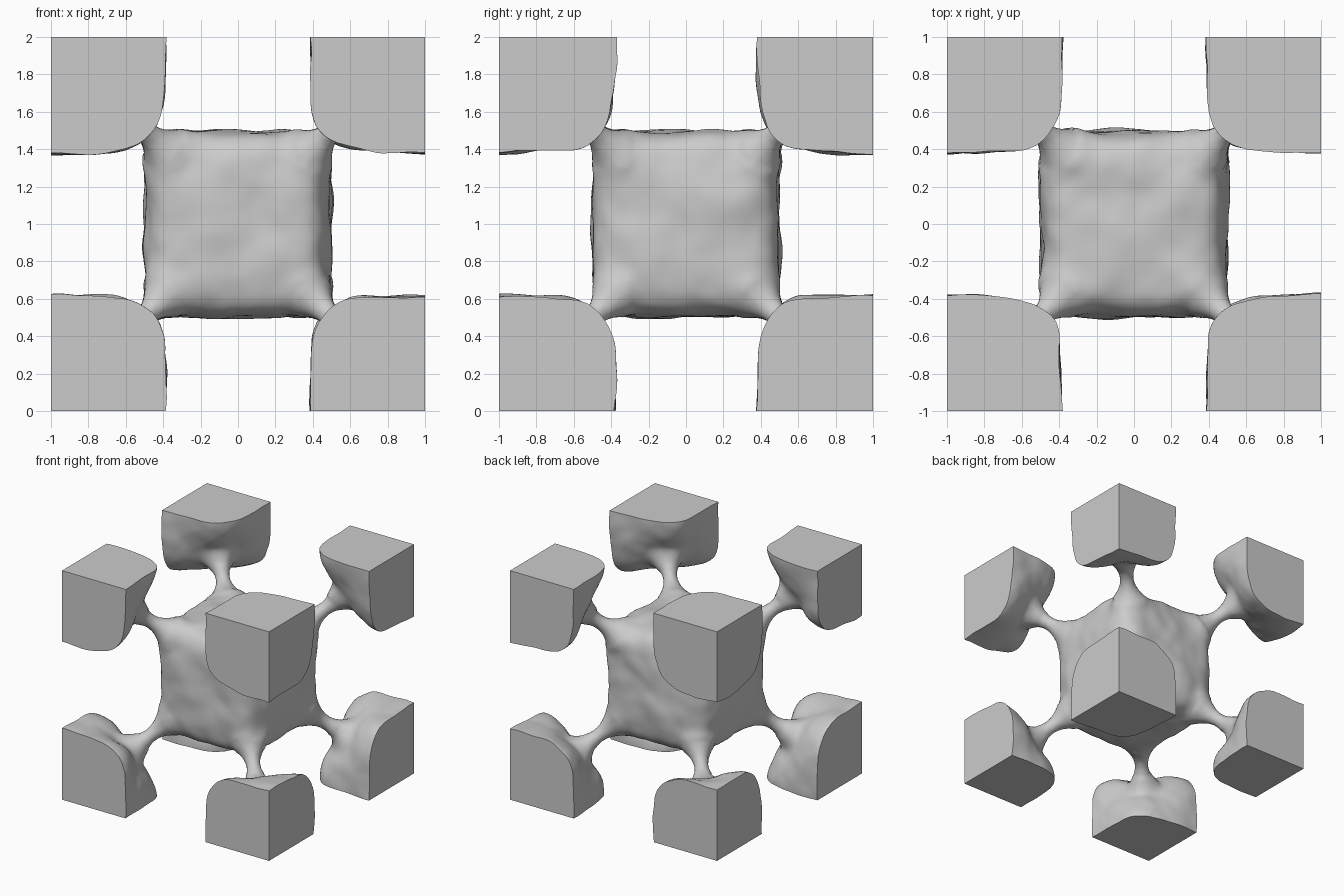
import bpy, bmesh, math
from itertools import product
from mathutils import Vector, noise

cube = bpy.data.objects.get("Cube")
if cube:
    bpy.data.objects.remove(cube, do_unlink=True)

CENTRE = Vector((0, 0, 1))


def rounded_block(bm, centre, radius, power, hollow):
    """Cube with softly bulging sides, its corners drawn in by hollow."""
    verts = bmesh.ops.create_icosphere(bm, subdivisions=5, radius=1)["verts"]
    for v in verts:
        size = sum(abs(c) ** power for c in v.co) ** (1 / power)
        cornerness = 27 * (v.co.x * v.co.y * v.co.z) ** 2
        v.co = centre + v.co * (radius / size) * (1 - hollow * cornerness)


def flared_neck(bm, direction, middle, waist, flare, inner, outer, rings=16, sides=32):
    """Hourglass along a diagonal, thin in the middle."""
    turn = direction.to_track_quat("Z", "Y")
    loops = []
    for i in range(rings + 1):
        d = (inner + outer) * i / rings - inner
        r = waist + flare * d * d
        loops.append([bm.verts.new(turn @ Vector((
            r * math.cos(math.tau * k / sides),
            r * math.sin(math.tau * k / sides), middle + d)))
            for k in range(sides)])
    for a, b in zip(loops, loops[1:]):
        for k in range(sides):
            n = (k + 1) % sides
            bm.faces.new((a[k], a[n], b[n], b[k]))
    bm.faces.new(loops[0][::-1])
    bm.faces.new(loops[-1])


# Central body, eight corner blocks and the necks joining them
bm = bmesh.new()
rounded_block(bm, Vector((0, 0, 0)), 0.497, 6, 0)
for corner in product((-1, 1), repeat=3):
    corner = Vector(corner)
    rounded_block(bm, corner, 0.618, 4.8, 0.19)
    flared_neck(bm, corner.normalized(), 0.86, 0.06, 2.4, 0.21, 0.28)
mesh = bpy.data.meshes.new("lattice_cell")
bm.to_mesh(mesh)
bm.free()
cell = bpy.data.objects.new("lattice_cell", mesh)
bpy.context.collection.objects.link(cell)

# Fuse everything into one skin and soften the joins
fuse = cell.modifiers.new("fuse", "REMESH")
fuse.mode = "VOXEL"
fuse.voxel_size = 0.025
soften = cell.modifiers.new("soften", "SMOOTH")
soften.factor = 0.5
soften.iterations = 10
graph = bpy.context.evaluated_depsgraph_get()
skin = bpy.data.meshes.new_from_object(cell.evaluated_get(graph))
cell.modifiers.clear()

# Uneven surface
bm = bmesh.new()
bm.from_mesh(skin)
bm.normal_update()
bumps = []
for v in bm.verts:
    broad = noise.noise(v.co * 4)
    fine = noise.noise(v.co * 9 + Vector((7, 3, 5)))
    calm = 0.3 if 0.7 < v.co.length < 0.95 else 1
    bumps.append(v.normal * calm * (0.022 * broad + 0.006 * fine))
for v, bump in zip(bm.verts, bumps):
    v.co += bump

# Slice the corner blocks flat on the six outer planes
for axis, side in product(range(3), (-1, 1)):
    normal = Vector((0, 0, 0))
    normal[axis] = side
    cut = bmesh.ops.bisect_plane(
        bm, geom=bm.verts[:] + bm.edges[:] + bm.faces[:], dist=1e-5,
        plane_co=normal, plane_no=normal, clear_outer=True)
    rim = [e for e in cut["geom_cut"]
           if isinstance(e, bmesh.types.BMEdge) and e.is_boundary]
    bmesh.ops.holes_fill(bm, edges=rim, sides=0)
bmesh.ops.recalc_face_normals(bm, faces=bm.faces[:])
bmesh.ops.translate(bm, verts=bm.verts[:], vec=CENTRE)
bm.to_mesh(mesh)
bm.free()
bpy.data.meshes.remove(skin)

# Plain grey
grey = bpy.data.materials.new("plain_grey")
grey.use_nodes = True
colour = (0.6, 0.6, 0.6, 1)
grey.diffuse_color = colour
grey.node_tree.nodes["Principled BSDF"].inputs["Base Color"].default_value = colour
mesh.materials.clear()
mesh.materials.append(grey)

bpy.ops.object.select_all(action="DESELECT")
cell.select_set(True)
bpy.context.view_layer.objects.active = cell
bpy.ops.object.shade_smooth_by_angle(angle=math.radians(40))
